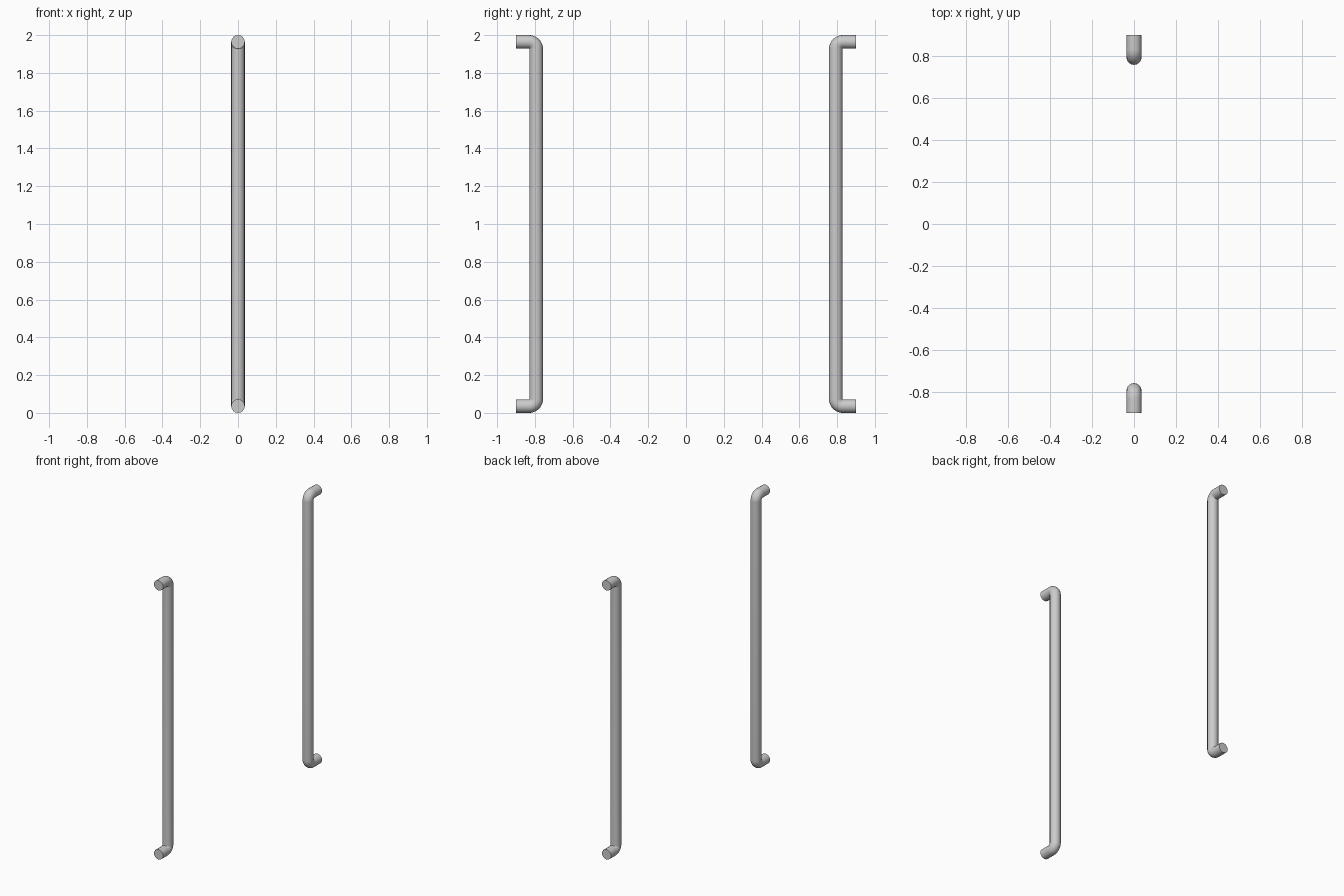
import bpy
from math import sin, cos, pi

if "Cube" in bpy.data.objects:
    bpy.data.objects.remove(bpy.data.objects["Cube"])

R = 0.036          # tube radius
BEND = 0.0375      # centreline bend radius (inner corner nearly sharp)
Y_END, Y_BAR = 0.9, 0.793
Z_LOW, Z_HIGH = R, 2 - R
STEPS = 12


def handle_path(side):
    """C-shaped centreline: lower foot, bend, long bar, bend, upper foot."""
    yc = Y_BAR + BEND
    arc = [(yc - BEND * sin(a), Z_LOW + BEND - BEND * cos(a))
           for a in (i * pi / 2 / STEPS for i in range(STEPS + 1))]
    lower = [(Y_END, Z_LOW)] + arc
    upper = [(y, Z_LOW + Z_HIGH - z) for y, z in reversed(lower)]
    return [(0, side * y, z) for y, z in lower + upper]


def make_handle(name, side):
    # round tube swept along the path, with closed flat ends
    curve = bpy.data.curves.new(name, 'CURVE')
    curve.dimensions = '3D'
    curve.bevel_depth = R
    curve.bevel_resolution = 6
    curve.use_fill_caps = True
    path = handle_path(side)
    spline = curve.splines.new('POLY')
    spline.points.add(len(path) - 1)
    for point, co in zip(spline.points, path):
        point.co = (*co, 1)
    obj = bpy.data.objects.new(name, curve)
    bpy.context.collection.objects.link(obj)

    # convert to mesh, smooth sides with crisp end caps
    bpy.ops.object.select_all(action='DESELECT')
    obj.select_set(True)
    bpy.context.view_layer.objects.active = obj
    bpy.ops.object.convert(target='MESH')
    bpy.ops.object.mode_set(mode='EDIT')
    bpy.ops.mesh.select_all(action='SELECT')
    bpy.ops.mesh.remove_doubles(threshold=0.0001)
    bpy.ops.mesh.normals_make_consistent(inside=False)
    bpy.ops.object.mode_set(mode='OBJECT')
    bpy.ops.object.shade_smooth_by_angle()


make_handle("front_pull_handle", -1)
make_handle("back_pull_handle", 1)
